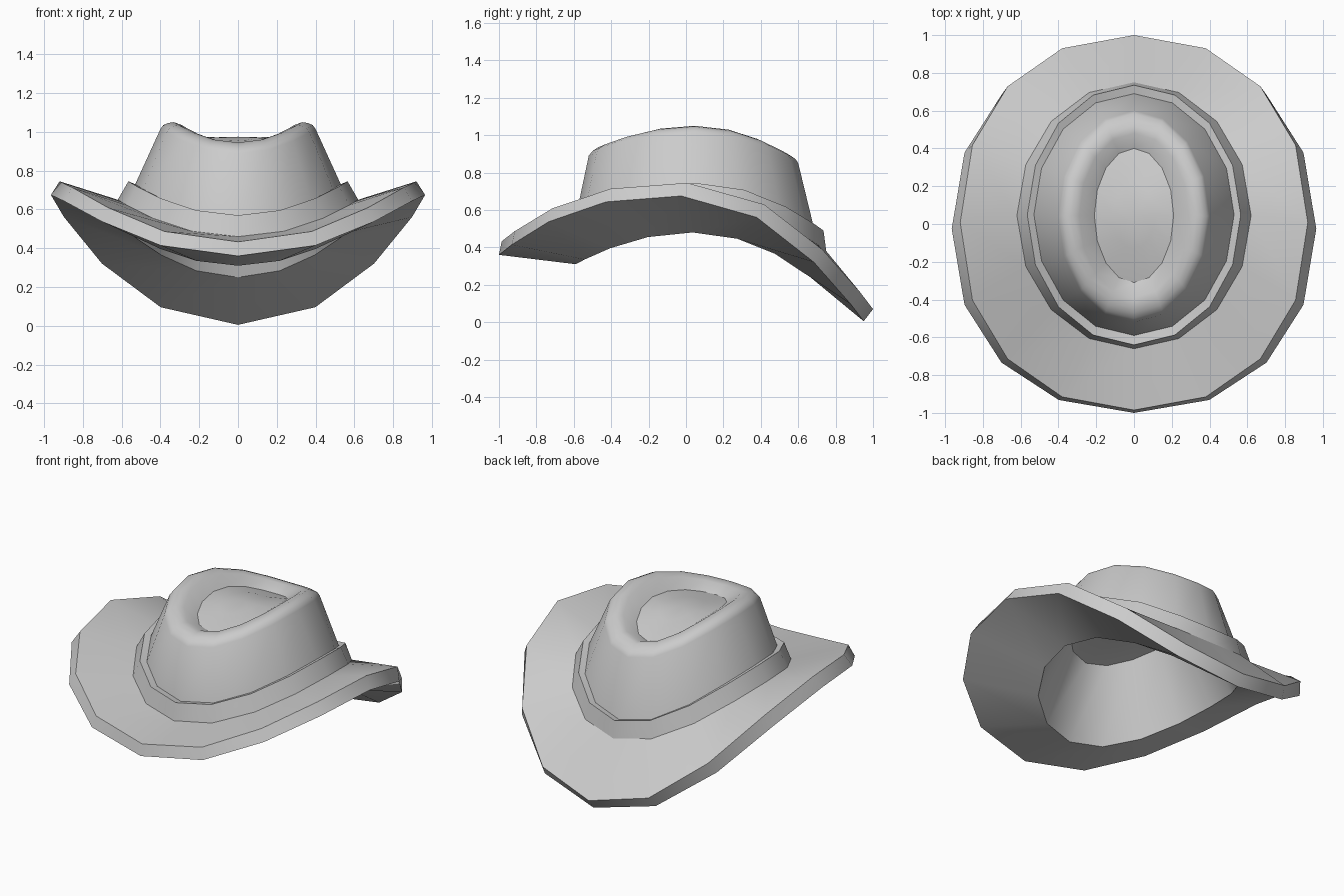
import bpy, bmesh, math

cube = bpy.data.objects.get("Cube")
if cube:
    bpy.data.objects.remove(cube, do_unlink=True)

SIDES = 16

felt = bpy.data.materials.new("grey felt")
felt.use_nodes = True
felt.diffuse_color = (0.6, 0.6, 0.6, 1)
felt.node_tree.nodes["Principled BSDF"].inputs["Base Color"].default_value = (0.6, 0.6, 0.6, 1)


def power(v, p):
    return math.copysign(abs(v) ** p, v)


def ring(bm, half_x, y_front, y_back, z_side, z_front, z_back, square=1.0, bend=2.0):
    """Oval loop that sags from the sides towards the front and the back."""
    cy, ry = (y_front + y_back) / 2, (y_back - y_front) / 2
    verts = []
    for i in range(SIDES):
        a = math.tau * i / SIDES
        c, s = power(math.cos(a), square), power(math.sin(a), square)
        z = z_side + ((z_back - z_side) * s * s if s > 0 else (z_front - z_side) * abs(s) ** bend)
        verts.append(bm.verts.new((half_x * c, cy + ry * s, z)))
    return verts


def loft(name, rings, start=None, end=None, sharp=()):
    """Skin a list of oval loops; start and end are optional closing points."""
    bm = bmesh.new()
    loops = [ring(bm, *r) for r in rings]
    for a, b in zip(loops, loops[1:]):
        for i in range(SIDES):
            j = (i + 1) % SIDES
            bm.faces.new((a[i], a[j], b[j], b[i]))
    for point, loop, flip in ((start, loops[0], True), (end, loops[-1], False)):
        if point:
            tip = bm.verts.new(point)
            for i in range(SIDES):
                pair = (loop[i], loop[(i + 1) % SIDES])
                bm.faces.new((*(reversed(pair) if flip else pair), tip))
    for k in sharp:
        for i in range(SIDES):
            bm.edges.get((loops[k][i], loops[k][(i + 1) % SIDES])).smooth = False
    mesh = bpy.data.meshes.new(name)
    bm.to_mesh(mesh)
    bm.free()
    mesh.materials.append(felt)
    obj = bpy.data.objects.new(name, mesh)
    bpy.context.collection.objects.link(obj)
    bpy.ops.object.select_all(action="DESELECT")
    obj.select_set(True)
    bpy.context.view_layer.objects.active = obj
    bpy.ops.object.shade_smooth_by_angle(angle=math.radians(36))
    return obj


# Loops shared by neighbouring parts: half width, front y, back y, side z, front z, back z
opening = (0.56, -0.59, 0.66, 0.48, 0.31, 0.25)
band_base = (0.62, -0.66, 0.75, 0.65, 0.46, 0.38)
band_lip = (0.53, -0.59, 0.69, 0.73, 0.56, 0.48)

# Curled brim with a thick edge
loft("brim", [
    opening,
    (0.965, -1.0, 0.95, 0.675, 0.36, 0.005, 0.92, 2.6),
    (0.92, -0.985, 1.0, 0.745, 0.433, 0.07, 0.92, 2.6),
    band_base,
], sharp=(1, 2))

# Band around the foot of the crown
loft("hat_band", [
    band_base,
    (0.565, -0.64, 0.735, 0.745, 0.57, 0.49),
    band_lip,
], sharp=(1,))

# Crown with rounded ridge and pinched-in top
loft("crown", [
    band_lip,
    (0.40, -0.52, 0.60, 1.015, 0.89, 0.85),
    (0.385, -0.50, 0.585, 1.035, 0.915, 0.873),
    (0.36, -0.47, 0.555, 1.046, 0.935, 0.893),
    (0.33, -0.43, 0.52, 1.05, 0.945, 0.91),
    (0.29, -0.39, 0.48, 1.035, 0.943, 0.91),
    (0.21, -0.31, 0.40, 0.975, 0.91, 0.88),
    (0.11, -0.13, 0.22, 0.972, 0.955, 0.945),
], end=(0, 0.045, 0.975), sharp=(6,))

# Hollow inside of the crown
loft("lining", [
    (0.34, -0.44, 0.52, 0.88, 0.78, 0.73),
    opening,
], start=(0, 0.04, 0.88), sharp=(0,))
